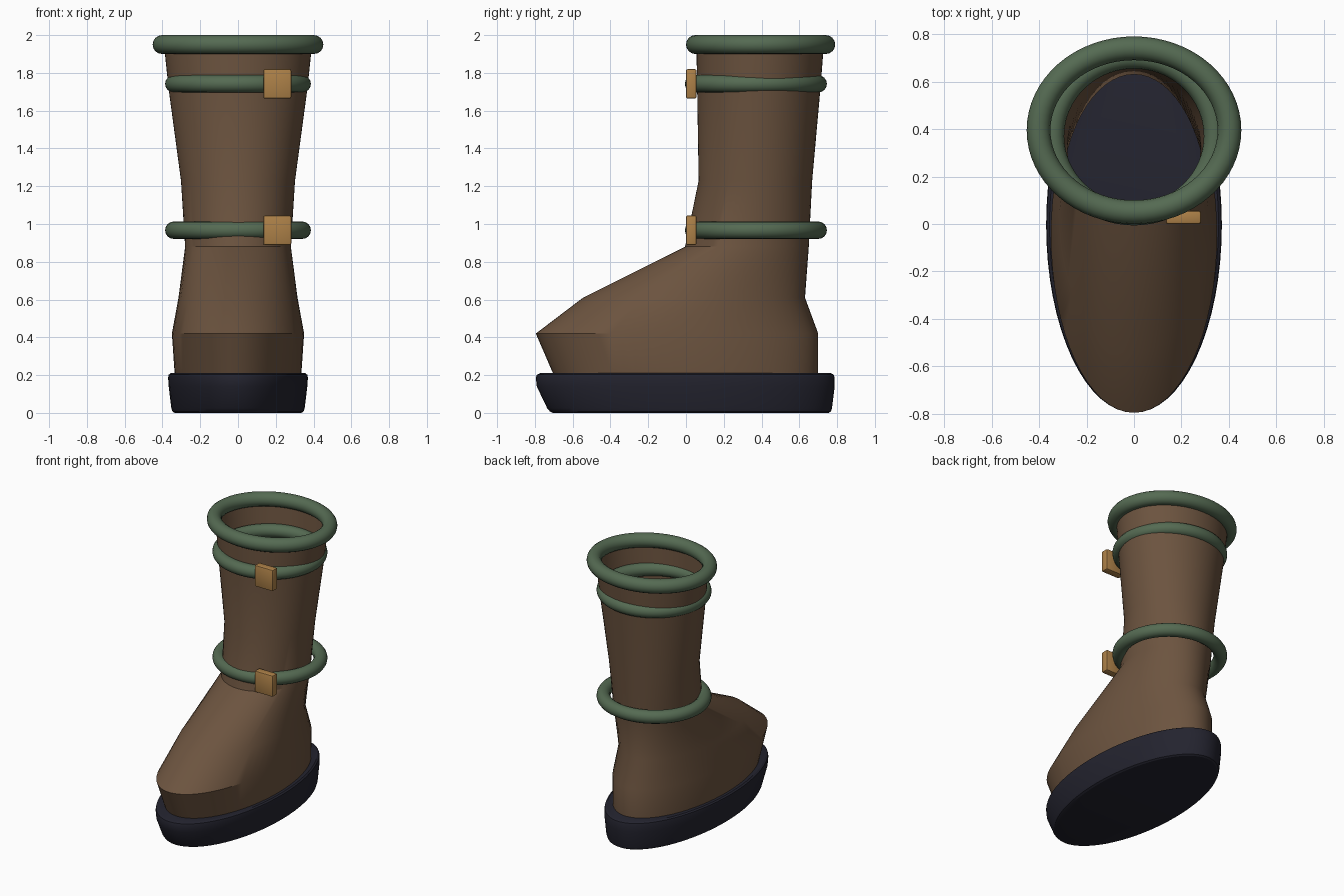
import bpy, bmesh, math

if "Cube" in bpy.data.objects:
    bpy.data.objects.remove(bpy.data.objects["Cube"])


def material(name, rgb):
    m = bpy.data.materials.new(name)
    m.diffuse_color = (*rgb, 1)
    m.use_nodes = True
    m.node_tree.nodes["Principled BSDF"].inputs["Base Color"].default_value = m.diffuse_color
    return m


LEATHER = material("brown leather", (0.15, 0.088, 0.05))
RUBBER = material("dark rubber", (0.017, 0.017, 0.028))
TRIM = material("green trim", (0.09, 0.145, 0.085))
BRASS = material("brass", (0.42, 0.22, 0.065))


def finish(bm, name, mat, angle=30):
    bmesh.ops.recalc_face_normals(bm, faces=bm.faces)
    mesh = bpy.data.meshes.new(name)
    bm.to_mesh(mesh)
    bm.free()
    mesh.materials.append(mat)
    obj = bpy.data.objects.new(name, mesh)
    bpy.context.collection.objects.link(obj)
    bpy.ops.object.select_all(action='DESELECT')
    obj.select_set(True)
    bpy.context.view_layer.objects.active = obj
    bpy.ops.object.shade_smooth_by_angle(angle=math.radians(angle))
    return obj


def loft(name, sections, mat, capped, n=64):
    """Stack of ellipses given as (z, front y, back y, half width)."""
    bm = bmesh.new()
    rings = []
    for z, y0, y1, rx in sections:
        cy, ry = (y0 + y1) / 2, (y1 - y0) / 2
        rings.append([bm.verts.new((rx * math.cos(2 * math.pi * i / n),
                                    cy + ry * math.sin(2 * math.pi * i / n), z))
                      for i in range(n)])
    for a, b in zip(rings, rings[1:]):
        for i in range(n):
            j = (i + 1) % n
            bm.faces.new((a[i], a[j], b[j], b[i]))
    if capped:
        bm.faces.new(rings[0][::-1])
        bm.faces.new(rings[-1])
    return finish(bm, name, mat)


def ring(name, cy, z, rx, ry, tube, n=64, k=16):
    """Oval tube lying flat around the shaft."""
    bm = bmesh.new()
    grid = []
    for i in range(n):
        a = 2 * math.pi * i / n
        row = []
        for j in range(k):
            b = 2 * math.pi * j / k
            r = tube * math.cos(b)
            row.append(bm.verts.new(((rx + r) * math.cos(a),
                                     cy + (ry + r) * math.sin(a),
                                     z + tube * math.sin(b))))
        grid.append(row)
    for i in range(n):
        p, q = grid[i], grid[(i + 1) % n]
        for j in range(k):
            m = (j + 1) % k
            bm.faces.new((p[j], q[j], q[m], p[m]))
    return finish(bm, name, TRIM, 60)


def buckle(name, z):
    bm = bmesh.new()
    bmesh.ops.create_cube(bm, size=1)
    for v in bm.verts:
        v.co = (0.208 + v.co.x * 0.148, 0.028 + v.co.y * 0.056, z + v.co.z * 0.156)
    bmesh.ops.bevel(bm, geom=bm.edges[:], offset=0.009, segments=2,
                    profile=0.5, affect='EDGES')
    return finish(bm, name, BRASS)


# Sole with rounded rims
loft("sole", [(0.0, -0.705, 0.755, 0.335), (0.007, -0.72, 0.767, 0.347),
              (0.025, -0.735, 0.773, 0.353), (0.14, -0.79, 0.787, 0.367),
              (0.185, -0.795, 0.787, 0.37), (0.202, -0.79, 0.782, 0.367),
              (0.21, -0.772, 0.767, 0.356)], RUBBER, True)

# Foot and open shaft as one skin
loft("boot_upper", [(0.2, -0.70, 0.70, 0.335), (0.42, -0.795, 0.70, 0.35),
                    (0.61, -0.545, 0.63, 0.315), (0.88, -0.005, 0.65, 0.28),
                    (1.23, 0.067, 0.668, 0.302), (1.72, 0.059, 0.712, 0.368),
                    (1.95, 0.055, 0.73, 0.392)], LEATHER, False)

# Rolled cuff and straps
ring("cuff", 0.395, 1.95, 0.402, 0.345, 0.05)
for label, z in (("lower", 0.967), ("upper", 1.742)):
    ring(label + "_strap", 0.37, z, 0.34, 0.33, 0.046)
    buckle(label + "_buckle", z)
